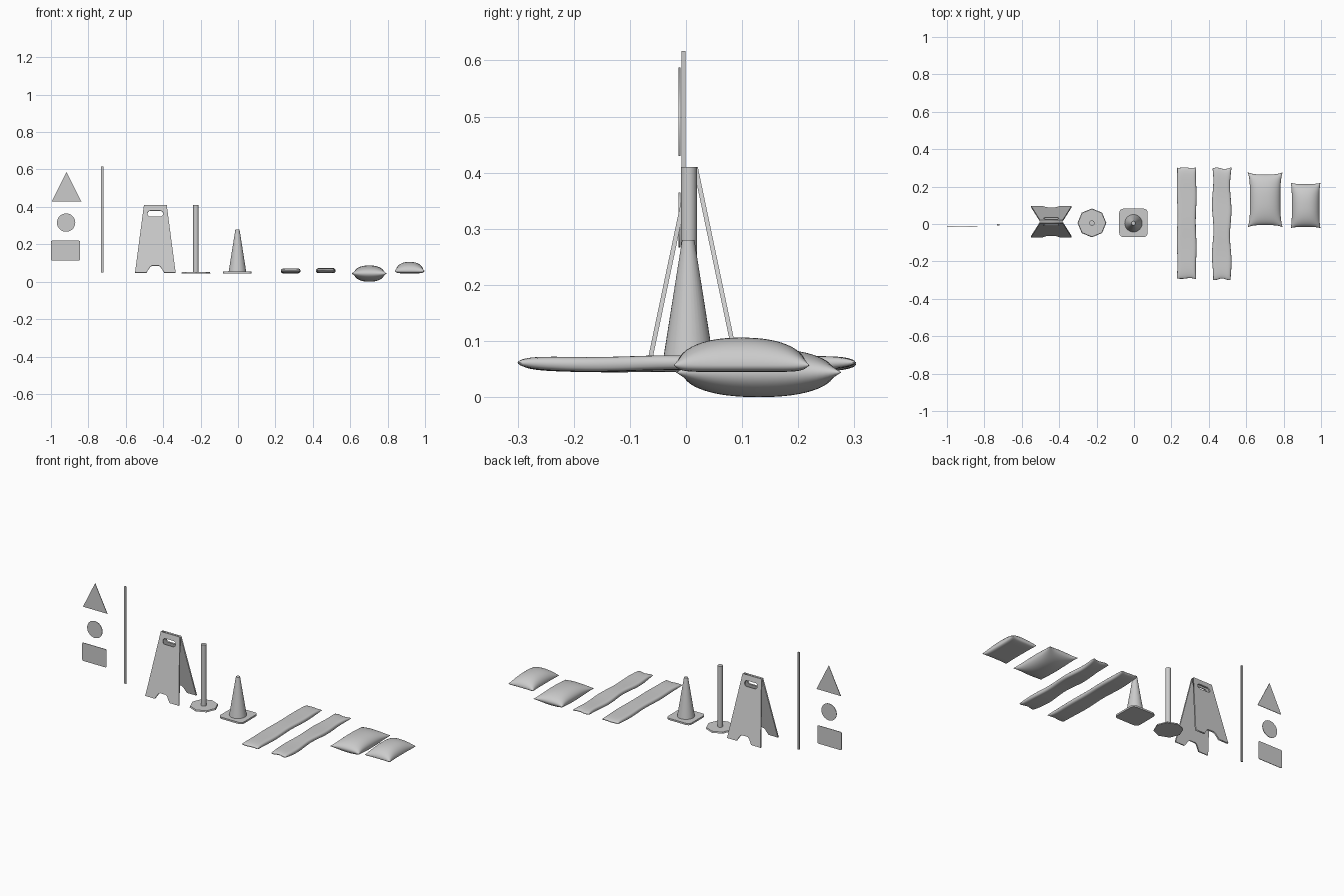
import bpy, bmesh, math

if "Cube" in bpy.data.objects:
    bpy.data.objects.remove(bpy.data.objects["Cube"])

SLOPE = math.atan(0.21)


def finish(ob, name):
    ob.name = name
    bpy.ops.object.select_all(action='DESELECT')
    ob.select_set(True)
    bpy.context.view_layer.objects.active = ob
    return ob


def rounded(cx, cy, hx, hy, r, n=5):
    pts = []
    for k, (sx, sy) in enumerate([(1, 1), (-1, 1), (-1, -1), (1, -1)]):
        for i in range(n + 1):
            a = (k + i / n) * math.pi / 2
            pts.append((cx + sx * (hx - r) + r * math.cos(a),
                        cy + sy * (hy - r) + r * math.sin(a)))
    return pts


def plate(name, loops, loc, thick, rot=math.pi / 2):
    """Flat outline (with optional holes) given thickness, turned about x."""
    cu = bpy.data.curves.new(name, 'CURVE')
    cu.dimensions = '2D'
    cu.fill_mode = 'BOTH'
    cu.extrude = thick / 2
    for pts in loops:
        sp = cu.splines.new('POLY')
        sp.points.add(len(pts) - 1)
        for p, (x, y) in zip(sp.points, pts):
            p.co = (x, y, 0, 1)
        sp.use_cyclic_u = True
    ob = bpy.data.objects.new(name, cu)
    bpy.context.collection.objects.link(ob)
    ob.location = loc
    ob.rotation_euler = (rot, 0, 0)
    finish(ob, name)
    bpy.ops.object.convert(target='MESH')
    return bpy.context.object


def cylinder(name, x, y, z0, z1, r0, r1, sides):
    bpy.ops.mesh.primitive_cone_add(vertices=sides, radius1=r0, radius2=r1,
                                    depth=z1 - z0, location=(x, y, (z0 + z1) / 2))
    ob = finish(bpy.context.object, name)
    if sides > 8:
        bpy.ops.object.shade_smooth_by_angle(angle=math.radians(40))
    return ob


def cushion(name, x0, x1, y0, y1, rim, up, down, top_p, low_p, pinch, wave, nu, nv):
    """Two puffed sheets sharing a rim, with optional pinched sides and waviness."""
    bm = bmesh.new()
    cx, cy, hx, hy = (x0 + x1) / 2, (y0 + y1) / 2, (x1 - x0) / 2, (y1 - y0) / 2
    grids = []
    for h, p in ((up, top_p), (-down, low_p)):
        g = []
        for j in range(nv + 1):
            v = -math.cos(math.pi * j / nv)
            row = []
            for i in range(nu + 1):
                if grids and (i in (0, nu) or j in (0, nv)):
                    row.append(grids[0][j][i])
                    continue
                u = -math.cos(math.pi * i / nu)
                puff = math.sqrt(max(0, (1 - abs(u) ** p) * (1 - abs(v) ** p)))
                x = cx + u * (hx - pinch * (1 - v ** 4))
                y = cy + v * (hy - pinch * (1 - u ** 4))
                x += wave * math.sin(7 * v + 2 * u + 9 * cx)
                y += wave * math.sin(4 * u + v + 5 * cx)
                z = rim + h * puff + 0.4 * wave * math.sin(6 * v + 4 * cx)
                row.append(bm.verts.new((x, y, z)))
            g.append(row)
        for j in range(nv):
            for i in range(nu):
                f = [g[j][i], g[j][i + 1], g[j + 1][i + 1], g[j + 1][i]]
                # at the extreme corners both sheets still differ by an inner vertex
                bm.faces.new(f if h > 0 else f[::-1])
        grids.append(g)
    me = bpy.data.meshes.new(name)
    bm.to_mesh(me)
    bm.free()
    ob = bpy.data.objects.new(name, me)
    bpy.context.collection.objects.link(ob)
    finish(ob, name)
    bpy.ops.object.shade_smooth_by_angle(angle=math.radians(50))


# Three floating sign plates
plate("triangle_sign", [[(-0.995, 0.43), (-0.838, 0.43), (-0.917, 0.587)]],
      (0, -0.0115, 0), 0.003)
plate("round_sign", [rounded(-0.919, 0.316, 0.049, 0.049, 0.049, 8)],
      (0, -0.0115, 0), 0.003)
plate("rectangle_sign", [rounded(-0.922, 0.166, 0.078, 0.053, 0.007)],
      (0, -0.0115, 0), 0.003)

# Thin sign pole
bpy.ops.mesh.primitive_cube_add(size=1, location=(-0.726, -0.0045, 0.333))
bpy.context.object.scale = (0.012, 0.007, 0.568)
finish(bpy.context.object, "sign_pole")

# Folding floor sign: two leaning boards with hand slot and foot notch
half = [(0.061, 0.369), (0.107, 0.012), (0.109, 0), (0.048, 0), (0.028, 0.032), (0.018, 0.038)]
board = half + [(-x, y) for x, y in reversed(half)]
slot = rounded(0, 0.322, 0.041, 0.016, 0.014)
for name, y, s in (("floor_sign_front", -0.068, -1), ("floor_sign_back", 0.093, 1)):
    plate(name, [board, slot], (-0.442, y, 0.048), 0.008, math.pi / 2 + s * SLOPE)

# Post on an octagonal base
cylinder("post_base", -0.225, 0.006, 0.045, 0.053, 0.077, 0.074, 8)
cylinder("post", -0.225, 0.005, 0.05, 0.41, 0.0143, 0.0143, 20)

# Traffic cone on a rounded square base
plate("cone_base", [rounded(-0.003, 0.006, 0.076, 0.076, 0.022)],
      (0, 0, 0.050), 0.010, 0)
cylinder("cone_body", -0.003, 0.004, 0.053, 0.28, 0.047, 0.011, 32)

# Long floppy sand strips
cushion("sand_strip_left", 0.229, 0.334, -0.293, 0.303, 0.058, 0.013, 0.013,
        10, 10, 0.002, 0.002, 14, 40)
cushion("sand_strip_right", 0.419, 0.519, -0.297, 0.300, 0.060, 0.013, 0.013,
        10, 10, 0.002, 0.004, 14, 40)

# Sandbags: one puffed on both sides, one resting flat
cushion("sandbag_large", 0.608, 0.795, -0.018, 0.277, 0.044, 0.043, 0.044,
        2.3, 2.3, 0.012, 0, 24, 28)
cushion("sandbag_flat", 0.838, 0.997, -0.022, 0.220, 0.057, 0.049, 0.012,
        2.3, 10, 0.006, 0, 24, 28)
